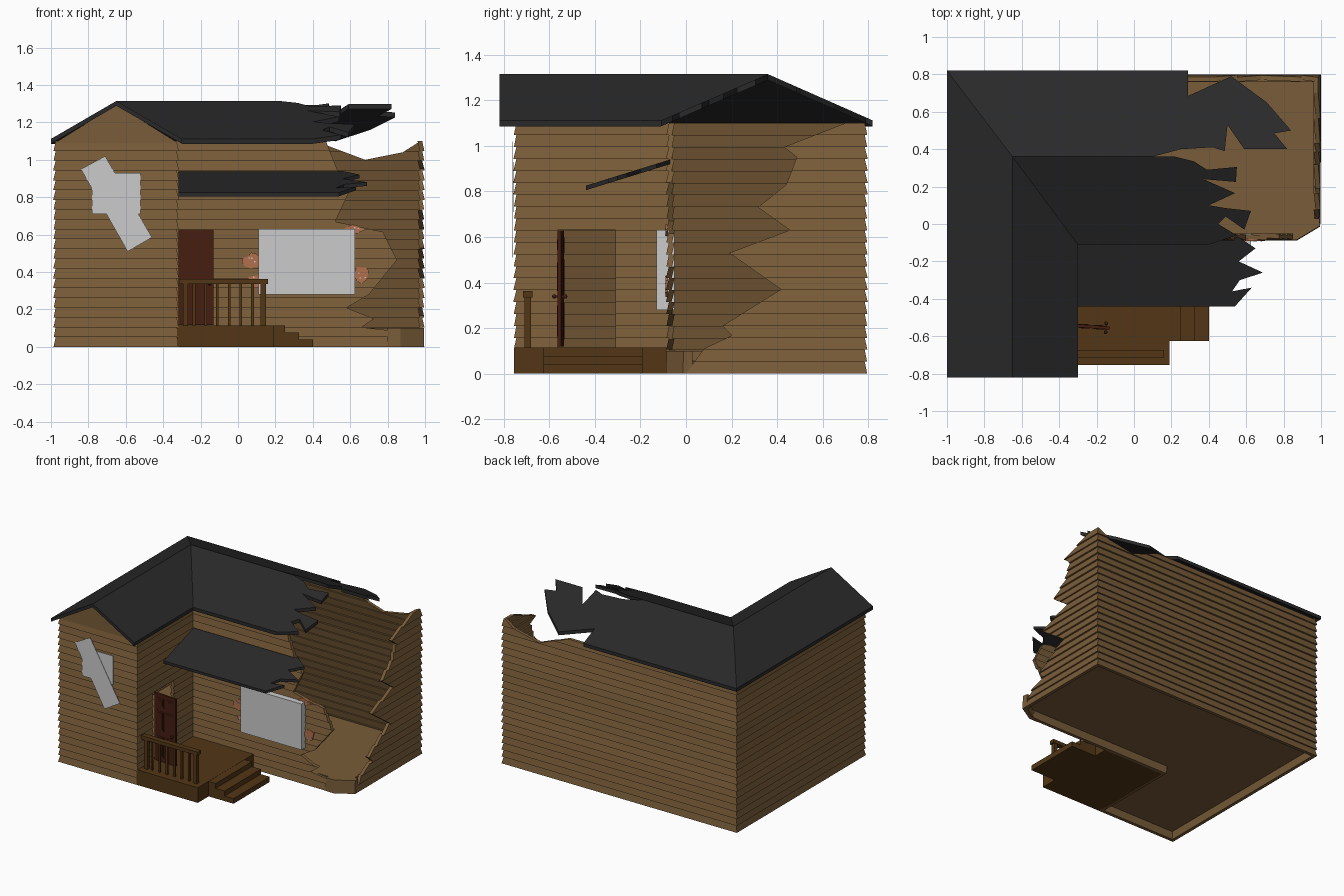
import bpy, bmesh, math, random
from mathutils import Vector

if "Cube" in bpy.data.objects:
    bpy.data.objects.remove(bpy.data.objects["Cube"])
random.seed(4)

COL = dict(wood=(.19, .107, .04, 1), roof=(.022, .022, .022, 1), door=(.06, .012, .005, 1),
           porch=(.085, .037, .008, 1), brick=(.45, .16, .075, 1), metal=(.09, .02, .01, 1))
MATS = {}
for k, c in COL.items():
    MATS[k] = bpy.data.materials.new(k)
    MATS[k].diffuse_color = c


def finish(name, bm, mat=None):
    bmesh.ops.recalc_face_normals(bm, faces=bm.faces)
    bmesh.ops.triangulate(bm, faces=[f for f in bm.faces if len(f.verts) > 4])
    me = bpy.data.meshes.new(name)
    bm.to_mesh(me)
    bm.free()
    ob = bpy.data.objects.new(name, me)
    bpy.context.collection.objects.link(ob)
    if mat:
        me.materials.append(MATS[mat])
    return ob


def prism(bm, pts, f):
    """Closed slab over a 2D outline; f(u, v, side) places both sides."""
    a = [bm.verts.new(f(u, v, 1)) for u, v in pts]
    b = [bm.verts.new(f(u, v, 0)) for u, v in pts]
    n = len(pts)
    bm.faces.new(a)
    bm.faces.new(b[::-1])
    for i in range(n):
        j = (i + 1) % n
        bm.faces.new((a[i], b[i], b[j], a[j]))


def box(bm, x0, x1, y0, y1, z0, z1):
    prism(bm, [(x0, y0), (x1, y0), (x1, y1), (x0, y1)],
          lambda u, v, s: Vector((u, v, z1 if s else z0)))


def at(edge, z):
    """Position along the wall of a straight or jagged edge [(z, u), ...]."""
    if not isinstance(edge, list):
        return edge
    if z <= edge[0][0]:
        return edge[0][1]
    for (z0, u0), (z1, u1) in zip(edge, edge[1:]):
        if z <= z1:
            return u0 + (u1 - u0) * (z - z0) / (z1 - z0)
    return edge[-1][1]


ROW, TOP, THICK = 1.1 / 21, 1.1, .025
OVER = [random.uniform(.010, .014) for i in range(21)]
# outer wall planes, whose board ends are mitred
LEFT, FRONT, DOORSIDE, BACK, RIGHT = -.975, -.745, -.328, .785, .985
MITRE = {LEFT: -1, FRONT: -1, DOORSIDE: 1, BACK: 1, RIGHT: 1}


def wall(name, axis, c, s, spans):
    """Clapboard wall: one tilted board per row, clipped to its edges."""
    bm = bmesh.new()
    for lo, hi, z0, z1 in spans:
        for i in range(21):
            b, t = max(z0, i * ROW), min(z1, (i + 1) * ROW)
            if t - b < .002:
                continue

            def side(e):
                mid = [z for z, _ in e if b + .001 < z < t - .001] if isinstance(e, list) else []
                return [(at(e, z), z) for z in [b] + mid + [t]]

            def place(u, z, k):
                e = OVER[i] * ((i + 1) * ROW - z) / ROW - (0 if k else THICK)
                u += MITRE.get(u, 0) * e
                return Vector((u, c + s * e, z)) if axis == 'x' else Vector((c + s * e, u, z))
            prism(bm, side(hi) + side(lo)[::-1], place)
    return finish(name, bm, 'wood')


# walls, with broken edges at the right end of the house
wall("wing_front_wall", 'x', FRONT, -1, [(LEFT, DOORSIDE, 0, TOP)])
wall("left_wall", 'y', LEFT, -1, [(FRONT, BACK, 0, TOP)])
wall("wing_door_wall", 'y', DOORSIDE, 1, [(FRONT, -.565, 0, TOP), (-.31, -.06, 0, TOP),
                                          (-.565, -.31, 0, .115), (-.565, -.31, .63, TOP)])
front_break = [(0, .87), (.085, .84), (.105, .66), (.15, .727), (.21, .58), (.28, .70), (.465, .85),
               (.615, .775), (.67, .52), (.84, .60), (.95, .53), (1.1, .47)]
wall("main_front_wall", 'x', -.075, -1, [(-.34, front_break, 0, TOP)])
right_break = [(0, 0), (.057, .04), (.11, .08), (.167, .2), (.21, .16), (.37, .417), (.53, .19),
               (.63, .456), (.73, .316), (.83, .44), (.95, .487), (.995, .43), (1.1, .70)]
wall("right_wall", 'y', RIGHT, 1, [(right_break, BACK, 0, TOP)])
wall("back_wall", 'x', BACK, 1, [(LEFT, RIGHT, 0, 1.0), (LEFT, [(1.0, .68), (1.09, .44)], 1.0, 1.09),
                                 ([(1.0, .68), (1.04, .88), (1.1, .975)], RIGHT, 1.0, TOP)])
bm = bmesh.new()
prism(bm, [(-.98, 1.09), (-.32, 1.09), (-.65, 1.295)],
      lambda u, v, k: Vector((u, -.75 if k else -.725, v)))
finish("front_gable", bm, 'wood')

# floor raised inside the walls, and the stub of the broken corner
bm = bmesh.new()
prism(bm, [(-.955, -.725), (-.345, -.725), (-.345, -.06), (.87, -.06), (.965, .005), (.965, .77), (-.955, .77)],
      lambda u, v, k: Vector((u, v, .1 if k else .055)))
prism(bm, [(.80, -.085), (.87, -.085), (.995, -.01), (.99, .03), (.96, .03), (.96, .005), (.86, -.055), (.8, -.055)],
      lambda u, v, k: Vector((u, v - (0 if k else .004), .1 if k else 0)))
finish("floor", bm, 'wood')

# roof slopes, outlined from above
RX, RY, RZ, EZ = -.65, .36, 1.315, 1.112


def slope(name, pts, height, t=.026):
    bm = bmesh.new()
    prism(bm, pts, lambda u, v, k: Vector((u, v, height(u, v) - (0 if k else t))))
    finish(name, bm, 'roof')


def fall(d, span):
    return RZ - (RZ - EZ) * abs(d) / span


slope("roof_wing_left", [(-1, -.82), (RX, -.82), (RX, RY), (-1, .82)], lambda x, y: fall(x - RX, .35))
slope("roof_wing_right", [(-.3, -.82), (RX, -.82), (RX, RY), (-.3, -.11)], lambda x, y: fall(x - RX, .35))
slope("roof_main_front",
      [(RX, RY), (-.3, -.11), (.4, -.11), (.55, -.06), (.45, 0), (.49, .04), (.59, -.03), (.625, .07), (.49, .085),
       (.4, .1), (.54, .165), (.37, .24), (.545, .225), (.55, .305), (.39, .29), (.32, .335), (.22, RY)],
      lambda x, y: fall(y - RY, .47))
slope("roof_main_back",
      [(RX, RY), (.1, RY), (.25, .4), (.42, .41), (.485, .39), (.5, .53), (.59, .40), (.82, .4), (.75, .485),
       (.84, .5), (.71, .65), (.52, .79), (.29, .685), (.29, .82), (-1, .82)],
      lambda x, y: fall(y - RY, .46))
slope("porch_roof",
      [(-.318, -.07), (-.318, -.44), (.54, -.44), (.63, -.34), (.525, -.36), (.565, -.3), (.69, -.26), (.56, -.20),
       (.65, -.13), (.56, -.07)],
      lambda x, y: .94 + (y + .07) * .31, .02)

# porch deck and steps
bm = bmesh.new()
box(bm, -.325, .19, -.755, -.085, 0, .115)
for x1, z1 in ((.25, .115), (.325, .078), (.40, .04)):
    box(bm, .18, x1, -.625, -.19, 0, z1 - .001)
finish("porch_deck_and_steps", bm, 'porch')

# porch railing
bm = bmesh.new()
box(bm, -.315, .16, -.715, -.675, .335, .362)
for x in (-.28, .135):
    box(bm, x - .014, x + .014, -.71, -.68, .11, .34)
for i in range(6):
    x = -.235 + i * .0625
    box(bm, x - .007, x + .007, -.702, -.688, .11, .34)
finish("porch_railing", bm, 'porch')

# open door with six panels on each face
bm = bmesh.new()
box(bm, 0, .188, -.008, .008, .118, .628)
for z0, z1 in ((.15, .31), (.35, .50), (.53, .60)):
    for x0 in (.022, .104):
        for y, s in ((-.008, -1), (.008, 1)):
            for m, d in ((0, .002), (.012, .004)):
                box(bm, x0 + m, x0 + .062 - m, min(y, y + s * d), max(y, y + s * d), z0 + m, z1 - m)
door = finish("door", bm, 'door')
bm = bmesh.new()
box(bm, .164, .172, -.024, .024, .335, .343)
for y in (-.024, .024):
    ret = bmesh.ops.create_icosphere(bm, subdivisions=2, radius=.010)
    bmesh.ops.translate(bm, verts=ret['verts'], vec=(.168, y, .339))
knob = finish("door_knobs", bm, 'metal')
for o in (door, knob):
    o.location = (-.318, -.543, 0)
    o.rotation_euler.z = math.radians(-4)

# window board
bm = bmesh.new()
box(bm, .11, .625, -.13, -.05, .28, .63)
finish("window_board", bm)

# broken patches around the window board, with pale flecks
bm, fl = bmesh.new(), bmesh.new()
for cx, cz, rx, rz in ((.07, .455, .055, .05), (.09, .35, .045, .045), (.61, .625, .075, .03), (.66, .38, .045, .055)):
    pts = []
    for i in range(12):
        a, r = i * math.tau / 12, random.uniform(.6, 1.05)
        pts.append((cx + rx * r * math.cos(a), cz + rz * r * math.sin(a)))
    prism(bm, pts, lambda u, v, k: Vector((u, -.090 if k else -.08, v)))
    for i in range(4):
        u, v = cx + rx * random.uniform(-.5, .5), cz + rz * random.uniform(-.5, .5)
        box(fl, u - .004, u + .004, -.093, -.086, v - .003, v + .003)
finish("broken_patches", bm, 'brick')
finish("patch_flecks", fl)

# two blank paper notices on the wing front
for name, y, pts in (("square_notice", -.760, [(-.78, .71), (-.52, .71), (-.52, .93), (-.78, .93)]),
                     ("tilted_notice", -.764, [(-.84, .95), (-.59, .51), (-.46, .585), (-.71, 1.02)])):
    bm = bmesh.new()
    prism(bm, pts, lambda u, v, k: Vector((u, y if k else y + .003, v)))
    finish(name, bm)

for m in bpy.data.materials:
    if m.users and not m.is_grease_pencil:
        m.use_nodes = True
        m.node_tree.nodes["Principled BSDF"].inputs["Base Color"].default_value = m.diffuse_color
